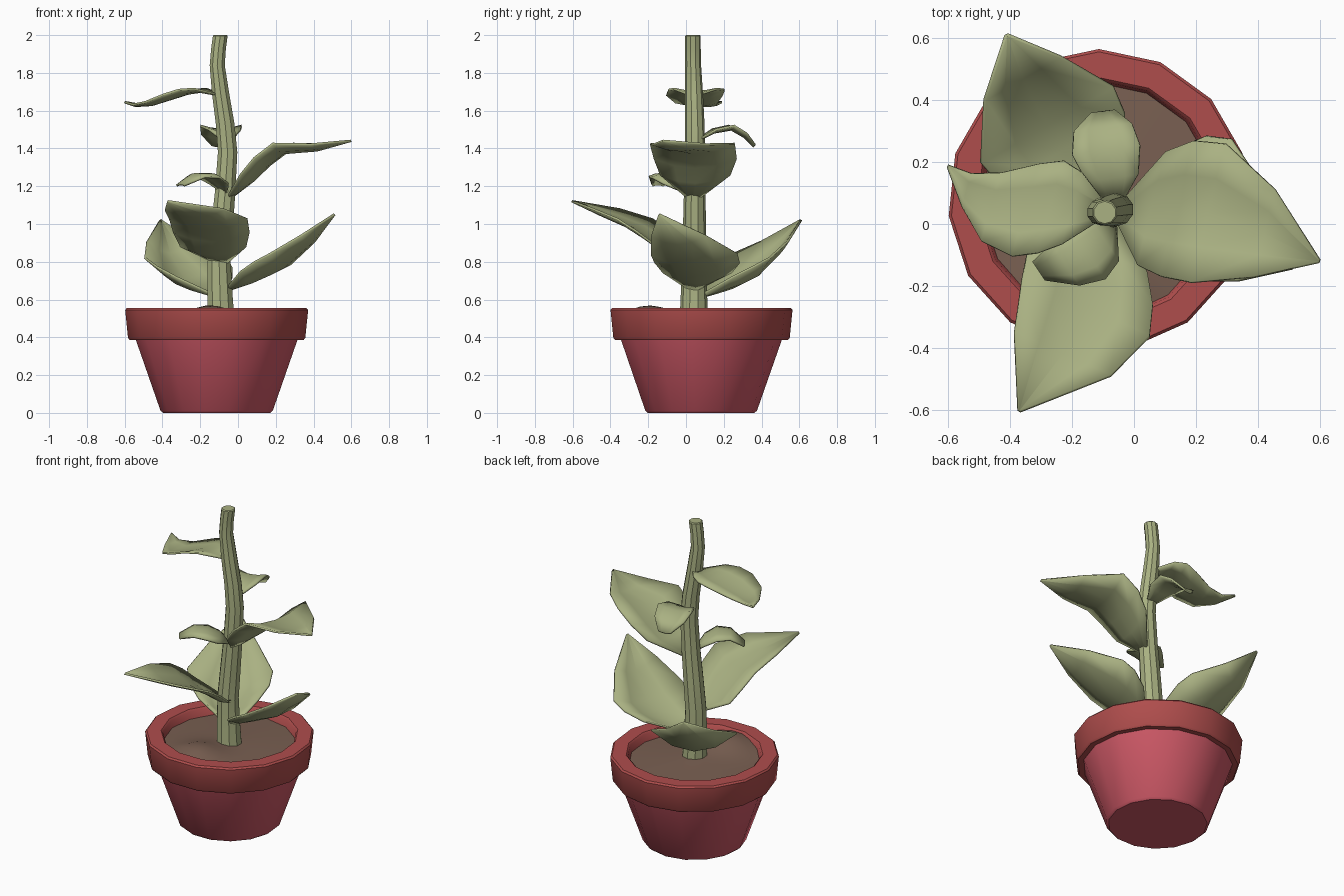
import bpy, bmesh, math
from mathutils import Vector


def material(name, rgb):
    m = bpy.data.materials.new(name)
    m.diffuse_color = (*rgb, 1)
    return m


GREEN = material("leaf green", (0.40, 0.44, 0.225))
BODY = material("pot red", (0.62, 0.10, 0.135))
RIM = material("rim red", (0.43, 0.075, 0.073))
SOIL = material("soil brown", (0.19, 0.115, 0.083))
CX, CY, SIDES = -0.113, 0.077, 15


def finish(name, rings, mat, closed=True, cap_start=False, cap_end=False, angle=35):
    """Skin a list of point rows into one smooth-shaded object."""
    bm = bmesh.new()
    rows = [[bm.verts.new(p) for p in r] for r in rings]
    n = len(rows[0])
    for a, b in zip(rows, rows[1:]):
        for i in range(n if closed else n - 1):
            j = (i + 1) % n
            bm.faces.new((a[i], a[j], b[j], b[i]))
    if cap_start:
        bm.faces.new(rows[0][::-1])
    if cap_end:
        bm.faces.new(rows[-1])
    bmesh.ops.remove_doubles(bm, verts=bm.verts, dist=1e-4)
    bmesh.ops.recalc_face_normals(bm, faces=bm.faces)
    me = bpy.data.meshes.new(name)
    bm.to_mesh(me)
    bm.free()
    me.materials.append(mat)
    ob = bpy.data.objects.new(name, me)
    bpy.context.collection.objects.link(ob)
    bpy.context.view_layer.objects.active = ob
    ob.select_set(True)
    bpy.ops.object.shade_smooth_by_angle(angle=math.radians(angle))
    ob.select_set(False)
    return ob


def ring(x, y, z, r, n=SIDES):
    return [(x + r * math.cos(math.pi / 2 + math.tau * i / n),
             y + r * math.sin(math.pi / 2 + math.tau * i / n), z) for i in range(n)]


def lathe(profile):
    return [ring(CX, CY, z, r) for r, z in profile]


# pot body and its overhanging rim
finish("pot_body", lathe([(0.285, 0), (0.299, 0.012), (0.435, 0.40)]), BODY, cap_start=True, cap_end=True)
finish("pot_rim", lathe([(0.40, 0.385), (0.462, 0.385), (0.472, 0.397), (0.487, 0.545), (0.478, 0.555),
                         (0.395, 0.555), (0.385, 0.545), (0.37, 0.46)]), RIM)

# uneven soil, with a hump toward the front left
soil = []
for k in range(8):
    row = []
    for x, y, z in ring(CX, CY, 0.50, 0.379 * (1 - k / 7) + 0.0002, 30):
        d2 = (x + 0.15) ** 2 + (y + 0.21) ** 2
        row.append((x, y, z + 0.065 * math.exp(-d2 / 0.025) + 0.02 * (k / 7)))
    soil.append(row)
finish("soil", soil, SOIL, cap_end=True)

# gently bent stem: x, y, z, radius
STEM = [(-0.09, 0.042, 0.48, 0.076), (-0.095, 0.042, 0.62, 0.07), (-0.10, 0.043, 0.80, 0.064),
        (-0.085, 0.045, 0.98, 0.061), (-0.068, 0.046, 1.17, 0.057), (-0.055, 0.047, 1.38, 0.054),
        (-0.068, 0.046, 1.53, 0.052), (-0.092, 0.042, 1.69, 0.048), (-0.11, 0.038, 1.84, 0.042),
        (-0.103, 0.037, 1.93, 0.041), (-0.094, 0.037, 1.995, 0.041), (-0.094, 0.037, 2.0, 0.036)]
finish("stem", [ring(*s, 10) for s in STEM], GREEN, cap_start=True, cap_end=True)


def leaf(name, cup, rows):
    """rows: midrib x, y, z and half width; cup lifts the edges."""
    d = Vector(rows[-1][:3]) - Vector(rows[0][:3])
    side = Vector((-d.y, d.x, 0)).normalized()
    wide = max(r[3] for r in rows)
    pts = []
    for x, y, z, w in rows:
        w = max(w, 0.004)
        pts.append([Vector((x, y, z + cup * u * u * w / wide)) + side * u * w
                    for u in (-1, -0.5, 0, 0.5, 1)])
    ob = finish(name, pts, GREEN, closed=False, angle=60)
    s = ob.modifiers.new("thickness", 'SOLIDIFY')
    s.thickness = 0.012
    s.offset = 0


leaf("leaf_right_upper", 0.05, [(-0.05, 0.04, 1.13, 0.03), (0.06, 0.05, 1.22, 0.19), (0.14, 0.05, 1.30, 0.225),
                                (0.24, 0.035, 1.375, 0.23), (0.42, -0.03, 1.39, 0.145), (0.598, -0.12, 1.44, 0)])
leaf("leaf_right_lower", 0.07, [(-0.05, 0.04, 0.65, 0.03), (0.07, 0.06, 0.69, 0.19), (0.16, 0.06, 0.73, 0.235),
                                (0.24, 0.045, 0.77, 0.24), (0.38, -0.04, 0.895, 0.15), (0.51, -0.14, 1.05, 0)])
leaf("leaf_back", 0.12, [(-0.10, 0.07, 0.61, 0.04), (-0.18, 0.16, 0.635, 0.17), (-0.23, 0.24, 0.66, 0.23),
                         (-0.28, 0.32, 0.70, 0.245), (-0.36, 0.47, 0.84, 0.14), (-0.41, 0.608, 1.02, 0)])
leaf("leaf_front", 0.05, [(-0.09, 0.02, 0.79, 0.04), (-0.13, -0.08, 0.84, 0.19), (-0.14, -0.17, 0.91, 0.22),
                          (-0.155, -0.27, 0.975, 0.225), (-0.23, -0.42, 1.04, 0.17), (-0.37, -0.603, 1.12, 0)])
leaf("leaf_left_top", 0.02, [(-0.09, 0.04, 1.68, 0.02), (-0.20, 0.05, 1.70, 0.12), (-0.27, 0.055, 1.69, 0.155),
                             (-0.35, 0.045, 1.665, 0.155), (-0.46, 0.055, 1.63, 0.115),
                             (-0.54, 0.11, 1.625, 0.055), (-0.6, 0.187, 1.645, 0)])
leaf("leaf_back_small", 0.02, [(-0.06, 0.06, 1.44, 0.02), (-0.07, 0.15, 1.485, 0.085), (-0.09, 0.24, 1.50, 0.11),
                               (-0.10, 0.31, 1.46, 0.095), (-0.10, 0.36, 1.41, 0.04)])
leaf("leaf_front_small", -0.02, [(-0.07, 0.01, 1.17, 0.02), (-0.10, -0.05, 1.23, 0.085), (-0.15, -0.095, 1.265, 0.10),
                                 (-0.22, -0.13, 1.265, 0.08), (-0.305, -0.15, 1.21, 0.035)])
